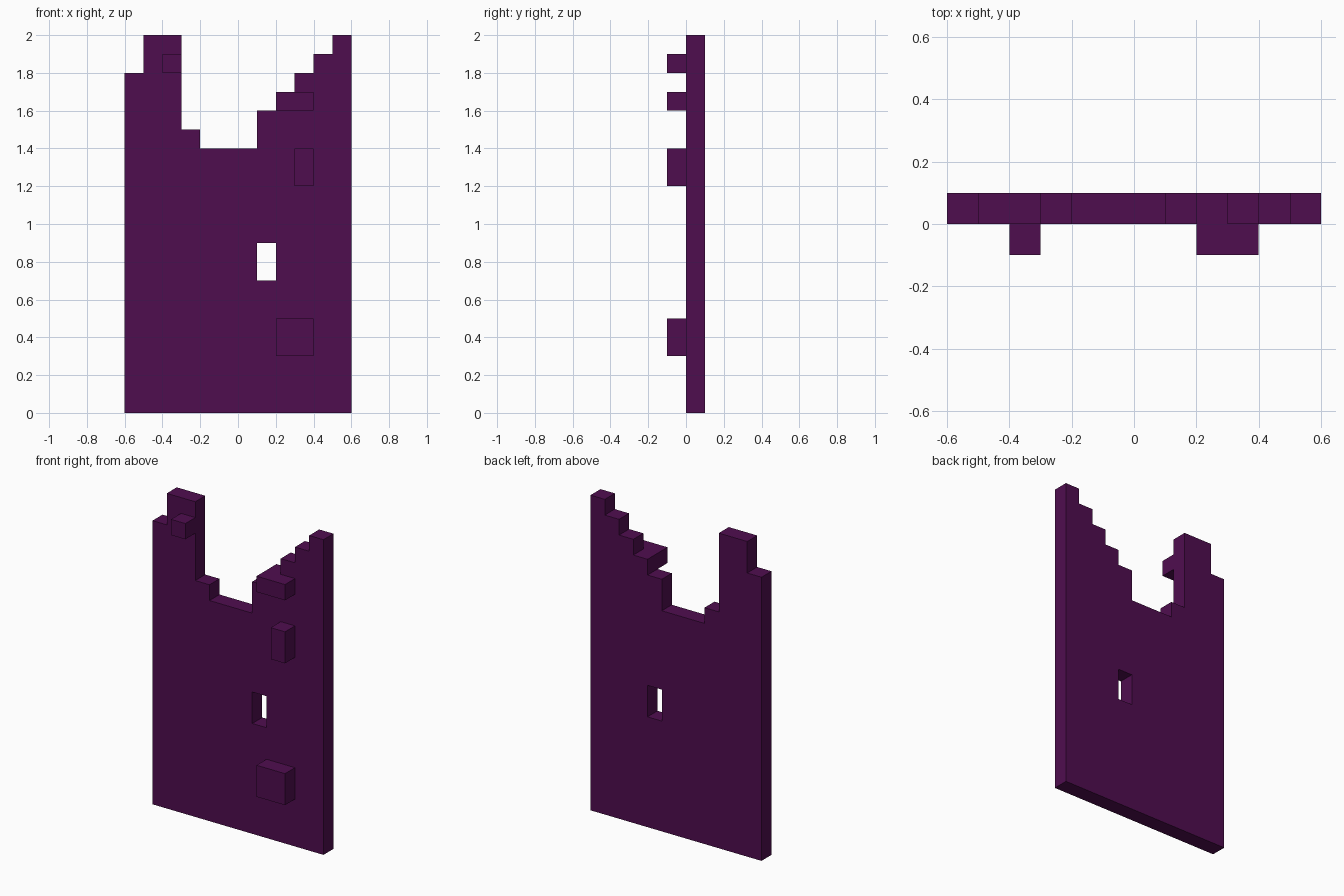
import bpy
import bmesh

if "Cube" in bpy.data.objects:
    bpy.data.objects.remove(bpy.data.objects["Cube"])

purple = bpy.data.materials.new("dark_purple")
purple.diffuse_color = (0.078, 0.004, 0.078, 1.0)
purple.use_nodes = True
purple.node_tree.nodes["Principled BSDF"].inputs["Base Color"].default_value = purple.diffuse_color


def make_prism(name, outline, y0, y1):
    """Extrude an x-z outline from y0 to y1."""
    bm = bmesh.new()
    face = bm.faces.new([bm.verts.new((x, y0, z)) for x, z in outline])
    new = bmesh.ops.extrude_face_region(bm, geom=[face])["geom"]
    verts = [v for v in new if isinstance(v, bmesh.types.BMVert)]
    bmesh.ops.translate(bm, verts=verts, vec=(0, y1 - y0, 0))
    bmesh.ops.recalc_face_normals(bm, faces=bm.faces)
    mesh = bpy.data.meshes.new(name)
    bm.to_mesh(mesh)
    bm.free()
    mesh.materials.append(purple)
    obj = bpy.data.objects.new(name, mesh)
    bpy.context.collection.objects.link(obj)
    return obj


def make_block(name, x0, x1, z0, z1, y0, y1):
    return make_prism(name, [(x0, z0), (x1, z0), (x1, z1), (x0, z1)], y0, y1)


# Ruined wall: stepped top given as (start x, height), left to right
steps = [(-0.6, 1.8), (-0.5, 2.0), (-0.3, 1.5), (-0.2, 1.4), (0.1, 1.6),
         (0.2, 1.7), (0.3, 1.8), (0.4, 1.9), (0.5, 2.0)]
ends = [x for x, _ in steps[1:]] + [0.6]
outline = [(0.6, 0.0), (-0.6, 0.0)]
for (x0, z), x1 in zip(steps, ends):
    outline += [(x0, z), (x1, z)]
wall = make_prism("ruined_wall", outline, 0.0, 0.1)

# Slot cut through the wall
cutter = make_block("slot_cutter", 0.1, 0.2, 0.7, 0.9, -0.05, 0.15)
cutter.hide_render = True
cutter.hide_viewport = True
cut = wall.modifiers.new("slot", 'BOOLEAN')
cut.operation = 'DIFFERENCE'
cut.solver = 'EXACT'
cut.object = cutter

# Protruding stones on the front face: x0, x1, z0, z1
stones = {
    "stone_upper_left": (-0.4, -0.3, 1.8, 1.9),
    "stone_upper_right": (0.2, 0.4, 1.6, 1.7),
    "stone_middle": (0.3, 0.4, 1.2, 1.4),
    "stone_lower": (0.2, 0.4, 0.3, 0.5),
}
for name, extents in stones.items():
    make_block(name, *extents, -0.1, 0.0)
